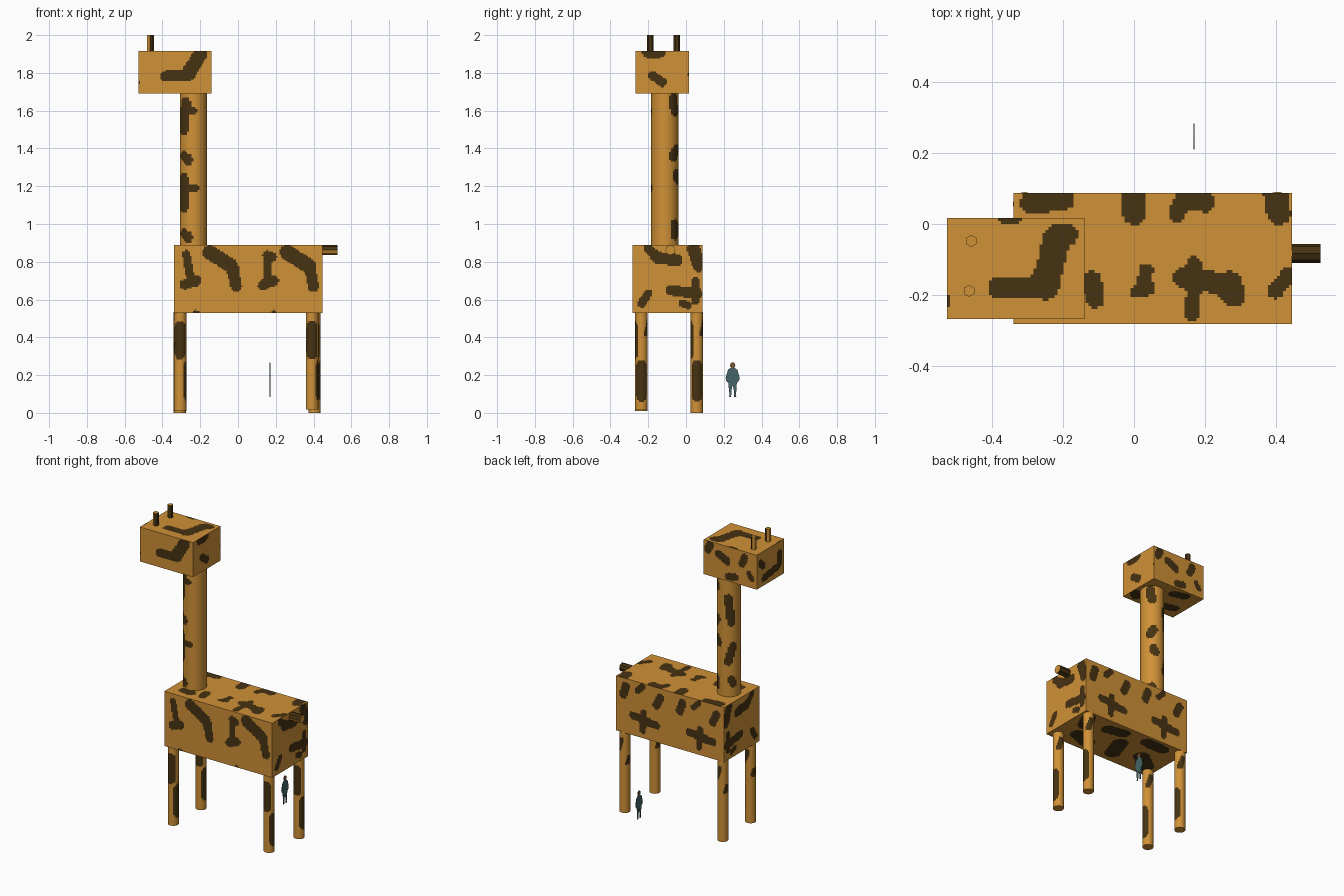
import bpy, bmesh, math
from mathutils import Vector, Matrix

if "Cube" in bpy.data.objects:
    bpy.data.objects.remove(bpy.data.objects["Cube"])


def material(name, rgb):
    m = bpy.data.materials.new(name)
    m.diffuse_color = (*rgb, 1)
    m.use_nodes = True
    m.node_tree.nodes["Principled BSDF"].inputs["Base Color"].default_value = m.diffuse_color
    return m


TAN = material("tan hide", (0.63, 0.285, 0.038))
BROWN = material("dark brown spots", (0.062, 0.032, 0.006))
TEAL = material("teal clothes", (0.06, 0.13, 0.135))
SKIN = material("brown skin", (0.22, 0.09, 0.03))


def finish(name, bm, mats, smooth=False):
    me = bpy.data.meshes.new(name)
    bm.to_mesh(me)
    bm.free()
    ob = bpy.data.objects.new(name, me)
    bpy.context.collection.objects.link(ob)
    for m in mats:
        me.materials.append(m)
    if smooth:
        bpy.ops.object.select_all(action='DESELECT')
        ob.select_set(True)
        bpy.context.view_layer.objects.active = ob
        bpy.ops.object.shade_smooth_by_angle(angle=math.radians(50))
    return ob


# A spot is a set of rounded strokes (u1, v1, u2, v2, radius), blended softly
def in_spot(u, v, strokes, period=0.0):
    total = 0.0
    for u1, v1, u2, v2, r in strokes:
        if period:
            shift = round((u - (u1 + u2) / 2) / period) * period
        else:
            shift = 0.0
        px, py, dx, dy = u - shift - u1, v - v1, u2 - u1, v2 - v1
        t = max(0.0, min(1.0, (px * dx + py * dy) / (dx * dx + dy * dy + 1e-9)))
        d2 = (px - t * dx) ** 2 + (py - t * dy) ** 2
        total += (r * r / (d2 + 1e-6)) ** 3
    return total > 1.0


def spotted_box(name, lo, hi, spots, cell=0.0085):
    bm = bmesh.new()
    for (axis, side), strokes in spots.items():
        a, b = [i for i in range(3) if i != axis]
        nu = round((hi[a] - lo[a]) / cell)
        nv = round((hi[b] - lo[b]) / cell)
        us = [lo[a] + (hi[a] - lo[a]) * i / nu for i in range(nu + 1)]
        vs = [lo[b] + (hi[b] - lo[b]) * j / nv for j in range(nv + 1)]
        grid = []
        for u in us:
            row = []
            for v in vs:
                p = Vector((0, 0, 0))
                p[a], p[b], p[axis] = u, v, (hi if side > 0 else lo)[axis]
                row.append(bm.verts.new(p))
            grid.append(row)
        for i in range(nu):
            for j in range(nv):
                q = [grid[i][j], grid[i + 1][j], grid[i + 1][j + 1], grid[i][j + 1]]
                if (side > 0) == (axis == 1):
                    q.reverse()
                f = bm.faces.new(q)
                f.material_index = int(in_spot((us[i] + us[i + 1]) / 2, (vs[j] + vs[j + 1]) / 2, strokes))
    bmesh.ops.remove_doubles(bm, verts=bm.verts, dist=1e-4)
    return finish(name, bm, [TAN, BROWN])


# Cylinder whose spots are given in (radius * angle, height)
def spotted_cylinder(name, x, y, z0, z1, r, strokes, seg=40, cell=0.01):
    bm = bmesh.new()
    n = round((z1 - z0) / cell)
    rings = [[bm.verts.new((x + r * math.cos(k * math.tau / seg), y + r * math.sin(k * math.tau / seg),
                            z0 + (z1 - z0) * j / n)) for k in range(seg)] for j in range(n + 1)]
    for j in range(n):
        for k in range(seg):
            l = (k + 1) % seg
            f = bm.faces.new((rings[j][k], rings[j][l], rings[j + 1][l], rings[j + 1][k]))
            f.material_index = int(in_spot((k + .5) * math.tau / seg * r, z0 + (z1 - z0) * (j + .5) / n,
                                           strokes, math.tau * r))
    bm.faces.new(rings[0][::-1])
    bm.faces.new(rings[-1])
    return finish(name, bm, [TAN, BROWN], True)


# Body
body_front = [(-.275, .84, -.255, .73, .022), (-.28, .68, -.22, .70, .028),
              (-.15, .85, -.04, .78, .038), (-.03, .77, -.01, .67, .03),
              (.155, .835, .18, .825, .026), (.16, .82, .15, .71, .02), (.13, .675, .19, .70, .026),
              (.26, .85, .37, .78, .04), (.38, .77, .40, .67, .03),
              (-.225, .53, -.22, .53, .013), (.185, .53, .19, .53, .013)]
body_back = []
for px in (.245, -.165):
    body_back += [(px - .09, .64, px + .08, .66, .027), (px, .70, px + .01, .58, .022),
                  (px + .13, .84, px + .15, .78, .028), (px - .12, .83, px - .09, .77, .026),
                  (px + .01, .87, px + .05, .83, .02)]
body_end = [(-.2, .87, -.16, .83, .026), (-.15, .82, -.05, .81, .032), (.04, .87, .07, .78, .034),
            (-.235, .58, -.2, .63, .022), (-.08, .65, .06, .63, .028), (.05, .70, .05, .59, .02),
            (-.02, .58, .01, .57, .02)]
body_top = [(-.29, .06, -.20, .07, .032), (-.005, .09, 0, .03, .033), (.12, .03, .14, .07, .024),
            (.15, .07, .20, .06, .028), (.40, .09, .41, .03, .034), (-.12, -.16, -.11, -.21, .028),
            (.035, -.13, .03, -.16, .02), (.01, -.19, .04, -.18, .02), (.17, -.11, .165, -.255, .02),
            (.14, -.15, .25, -.17, .03), (.27, -.17, .28, -.20, .035), (.40, -.19, .44, -.14, .022),
            (-.25, -.20, -.2, -.21, .035)]
body_under = [(-.26, -.2, -.16, -.12, .05), (-.2, .02, -.08, .03, .045), (0, -.2, .04, -.08, .05),
              (.1, .02, .2, 0, .045), (.2, -.2, .3, -.16, .05), (.34, -.05, .38, .03, .045)]
spotted_box("body", (-.34, -.282, .53), (.447, .088, .89),
            {(1, -1): body_front, (1, 1): body_back, (0, 1): body_end, (0, -1): body_end,
             (2, 1): body_top, (2, -1): body_under})

# Head
head_front = [(-.385, 1.785, -.26, 1.79, .027), (-.26, 1.80, -.20, 1.90, .038), (-.53, 1.75, -.53, 1.75, .01)]
head_back = [(-.25, 1.85, -.31, 1.82, .028), (-.19, 1.90, -.17, 1.86, .025), (-.37, 1.73, -.32, 1.72, .025),
             (-.44, 1.88, -.42, 1.83, .025), (-.49, 1.75, -.47, 1.78, .02)]
head_right = [(-.20, 1.91, -.14, 1.91, .032), (-.175, 1.785, -.125, 1.75, .024), (.02, 1.79, .02, 1.79, .01)]
head_left = [(-.22, 1.84, -.22, 1.77, .024), (-.2, 1.76, -.06, 1.74, .026), (-.05, 1.82, -.02, 1.85, .024)]
head_top = [(-.38, -.18, -.25, -.18, .031), (-.25, -.17, -.22, -.05, .038), (-.22, -.03, -.185, -.03, .028),
            (-.36, .02, -.34, .02, .022), (-.53, -.22, -.53, -.21, .014)]
head_under = [(-.46, -.18, -.38, -.2, .035), (-.42, -.03, -.35, -.05, .035), (-.2, -.22, -.16, -.18, .03)]
spotted_box("head", (-.528, -.268, 1.69), (-.14, .017, 1.917),
            {(1, -1): head_front, (1, 1): head_back, (0, 1): head_right, (0, -1): head_left,
             (2, 1): head_top, (2, -1): head_under})

# Neck
spotted_cylinder("neck", -.236, -.112, .88, 1.70, .072,
                 [(.29, 1.64, .28, 1.50, .034), (.32, 1.60, .34, 1.60, .02), (.28, 1.36, .31, 1.34, .028),
                  (.28, 1.24, .28, 1.09, .032), (.30, 1.19, .35, 1.19, .02), (.28, .95, .31, .93, .028),
                  (.05, 1.66, .06, 1.60, .03), (.07, 1.39, .05, 1.36, .03), (.07, 1.26, .08, 1.24, .03),
                  (.06, 1.0, .06, .94, .026), (.15, 1.54, .17, 1.38, .026), (.18, 1.22, .15, 1.12, .026),
                  (.17, 1.0, .18, .98, .026)])

# Legs
leg_spots = [(0, .09, 0, .25, .03), (.155, .32, .155, .45, .036), (.03, .42, .05, .48, .018),
             (.09, .33, .1, .36, .018)]
for name, x, y, z in (("front_leg_near", -.306, -.236, 0.01), ("front_leg_far", -.309, .057, 0),
                      ("hind_leg_near", .392, -.236, .018), ("hind_leg_far", .405, .058, 0)):
    spotted_cylinder(name, x, y, z, .535, .033, leg_spots, 32)


# Six-sided horns, dark on one side
for name, x, y in (("horn_near", -.466, -.189), ("horn_far", -.46, -.048)):
    bm = bmesh.new()
    bmesh.ops.create_cone(bm, cap_ends=True, segments=6, radius1=.017, radius2=.017, depth=.09,
                          matrix=Matrix.Translation((x, y, 1.955)))
    bm.normal_update()
    for f in bm.faces:
        f.material_index = int(f.normal.x > .3)
    finish(name, bm, [TAN, BROWN])

# Tail stub, dark with a light end
bm = bmesh.new()
bmesh.ops.create_cone(bm, cap_ends=True, segments=8, radius1=.027, radius2=.027, depth=.085,
                      matrix=Matrix.Translation((.484, -.083, .862)) @ Matrix.Rotation(math.pi / 2, 4, 'Y'))
bm.normal_update()
for f in bm.faces:
    f.material_index = int(abs(f.normal.x) < .5 and not (f.normal.z < -.3 and f.normal.y < 0))
finish("tail", bm, [TAN, BROWN])


# Flat standing figure for scale
def plate(name, outline, mat, x=.168, cy=.247):
    bm = bmesh.new()
    f = bm.faces.new([bm.verts.new((x, cy + a, b)) for a, b in outline])
    g = bmesh.ops.extrude_face_region(bm, geom=[f])
    bmesh.ops.translate(bm, vec=(.003, 0, 0), verts=[v for v in g['geom'] if isinstance(v, bmesh.types.BMVert)])
    bmesh.ops.recalc_face_normals(bm, faces=bm.faces)
    finish(name, bm, [mat])


half = [(.008, .24), (.025, .228), (.037, .185), (.034, .17), (.022, .158), (.02, .12), (.016, .095),
        (.02, .085), (.008, .085), (.006, .12), (.001, .145)]
plate("figure_clothes", half + [(-a, b) for a, b in reversed(half)], TEAL)
plate("figure_head", [(.014 * math.cos(k * math.tau / 12), .252 + .016 * math.sin(k * math.tau / 12))
                      for k in range(12)], SKIN)
